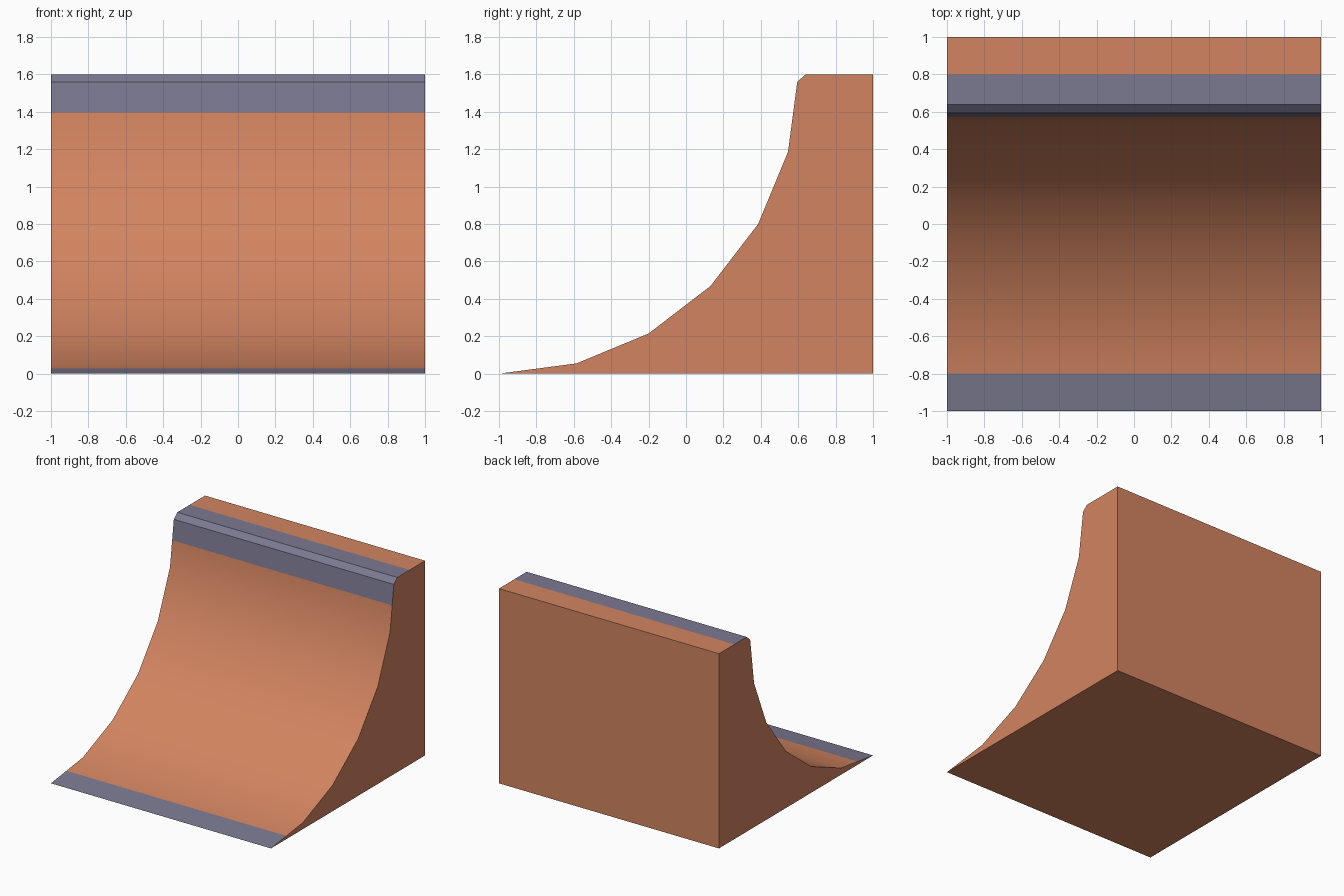
import bpy, bmesh, math

if "Cube" in bpy.data.objects:
    bpy.data.objects.remove(bpy.data.objects["Cube"])


def material(name, colour):
    m = bpy.data.materials.new(name)
    m.diffuse_color = (*colour, 1)
    m.use_nodes = True
    m.node_tree.nodes["Principled BSDF"].inputs["Base Color"].default_value = m.diffuse_color
    return m


R = 1.6          # radius of the riding curve
HALF = 1.0       # half width and half depth


def arc(deg):
    a = math.radians(deg)
    return (-HALF + R * math.sin(a), R - R * math.cos(a))


def between(p, q, t):
    return (p[0] + (q[0] - p[0]) * t, p[1] + (q[1] - p[1]) * t)


# Side profile (y, z): curved face with split lines for the metal strips
curve = [arc(15 * i) for i in range(7)]
toe, lip = curve[0], curve[-1]
toe_strip = between(toe, curve[1], 0.2 / (curve[1][0] - toe[0]))
lip_strip = between(curve[5], lip, (1.396 - curve[5][1]) / (lip[1] - curve[5][1]))
lip_low = between(curve[5], lip, (1.56 - curve[5][1]) / (lip[1] - curve[5][1]))
profile = ([toe, toe_strip] + curve[1:6] + [lip_strip, lip_low]
           + [(0.64, R), (0.8, R), (HALF, R), (HALF, 0)])

# Extrude the profile across the width
bm = bmesh.new()
left = [bm.verts.new((-HALF, y, z)) for y, z in profile]
right = [bm.verts.new((HALF, y, z)) for y, z in profile]
bm.faces.new(left)
bm.faces.new(right[::-1])
n = len(profile)
for i in range(n):
    j = (i + 1) % n
    bm.faces.new((left[i], left[j], right[j], right[i]))
bmesh.ops.recalc_face_normals(bm, faces=bm.faces[:])

# Metal strips at the toe, and around the lip
for f in bm.faces:
    c = f.calc_center_median()
    if f.normal.z > 0.05 and abs(f.normal.x) < 0.1:
        at_toe = c.y < -0.8
        at_lip = c.z > 1.39 and c.y < 0.8
        f.material_index = int(at_toe or at_lip)

mesh = bpy.data.meshes.new("quarter_pipe_ramp")
bm.to_mesh(mesh)
bm.free()
mesh.materials.append(material("orange wood", (0.645, 0.231, 0.117)))
mesh.materials.append(material("grey metal", (0.198, 0.191, 0.279)))
ramp = bpy.data.objects.new("quarter_pipe_ramp", mesh)
bpy.context.collection.objects.link(ramp)

# Smooth curve, sharp outer edges
bpy.context.view_layer.objects.active = ramp
ramp.select_set(True)
bpy.ops.object.shade_smooth_by_angle(angle=math.radians(25))
